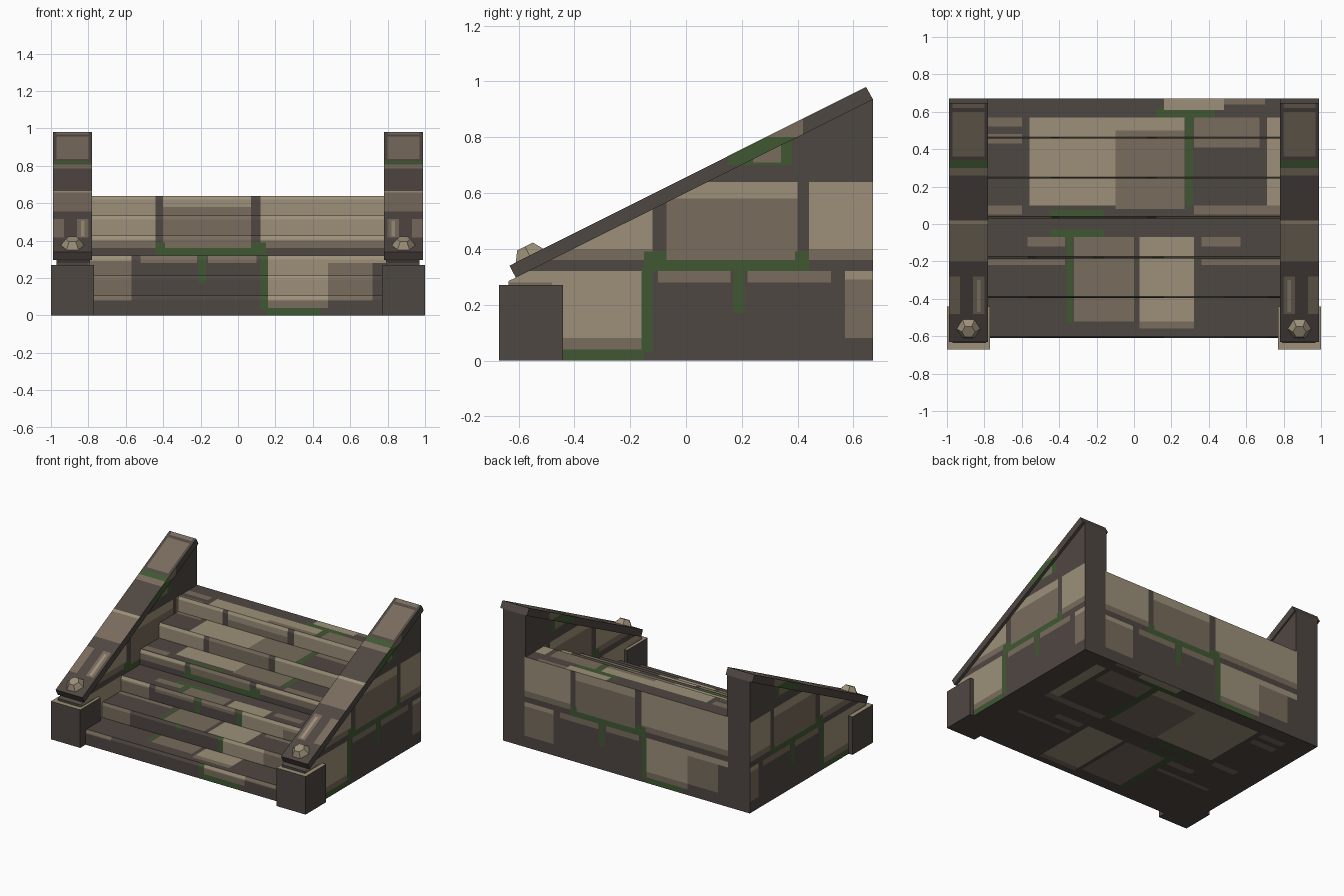
import bpy, bmesh, math
from mathutils import Vector, Matrix

if "Cube" in bpy.data.objects:
    bpy.data.objects.remove(bpy.data.objects["Cube"])

# Palette
DARK, MID, LIGHT, MOSS = range(4)


def material(name, rgb):
    lin = [((c / 255 + 0.055) / 1.055) ** 2.4 for c in rgb] + [1]
    m = bpy.data.materials.new(name)
    m.use_nodes = True
    m.diffuse_color = lin
    bsdf = m.node_tree.nodes["Principled BSDF"]
    bsdf.inputs["Base Color"].default_value = lin
    bsdf.inputs["Roughness"].default_value = 0.9
    return m


mats = [material("dark mortar", (79, 71, 66)), material("brown stone", (120, 108, 93)),
        material("pale stone", (156, 144, 121)), material("green moss", (64, 88, 50))]

# Masonry on upright faces: across, across, height, height, colour
MASONRY = [
    (-.8, -.44, .36, .40, MID), (-.8, -.44, .40, .64, LIGHT),
    (-.40, .07, .37, .58, MID), (-.40, .07, .58, .64, LIGHT),
    (.12, .8, .36, .40, MID), (.12, .8, .40, .64, LIGHT),
    (-.44, .15, .32, .39, MOSS), (-.39, .07, .36, .39, MID),
    (.12, .16, .03, .33, MOSS), (-.21, -.17, .17, .32, MOSS),
    (.15, .44, 0, .04, MOSS),
    (.16, .48, .08, .32, LIGHT), (.16, .48, .04, .08, MID),
    (.48, .72, .08, .28, MID), (.48, .8, .28, .32, LIGHT),
    (-.8, -.57, .08, .29, MID), (-.8, -.57, .29, .32, LIGHT),
    (-.52, -.22, .28, .32, MID), (-.16, .10, .28, .32, MID),
    (-.38, -.13, .70, .86, MOSS), (-.34, -.24, .71, .80, MID),
]

# Paving on level faces: x, x, y, y, colour
PAVING = [
    (-.56, .27, .10, .57, LIGHT), (-.10, .27, .08, .50, MID),
    (.275, .315, .10, .57, MOSS), (.12, .43, .57, .62, MOSS),
    (.16, .48, .61, .67, LIGHT), (.48, .70, .64, .67, MID),
    (.32, .67, .41, .57, MID), (.71, .8, .10, .57, LIGHT),
    (-.8, -.60, .52, .57, MID), (-.8, -.60, .43, .48, MID),
    (-.45, -.16, .03, .075, MOSS), (-.45, -.16, -.07, -.03, MOSS),
    (.32, .8, .05, .10, MID), (-.8, -.60, .05, .10, MID),
    (-.32, 0, -.52, -.07, MID), (.03, .32, -.52, -.07, LIGHT),
    (.03, .32, -.56, -.52, MID), (-.36, -.33, -.53, -.07, MOSS),
    (-.8, -.37, -.22, -.19, MID), (.36, .8, -.22, -.19, MID),
    (-.57, -.37, -.12, -.07, MID), (.36, .57, -.12, -.07, MID),
]

# Slabs along the sloping rails, measured outward from the middle
RAIL = [
    (.80, .97, .36, .60, MID), (.80, .97, .62, .65, MID),
    (.78, .99, .30, .34, MOSS), (.78, .99, .26, .30, MID),
    (.78, .99, -.2, .02, MID), (.78, .99, .0, .02, LIGHT),
    (.80, .86, -.48, -.28, MID), (.93, .99, -.48, -.28, MID),
    (.82, .84, -.47, -.30, LIGHT),
]
RAIL_EDGE = [(-.42, -.15, .70, .91, MOSS), (-.42, -.22, .80, .91, MID)]


def main_axis(n):
    return max(range(3), key=lambda i: abs(n[i]))


def paint(bm, axis, sign, across, up, rects):
    """Cut the faces turned along one axis at the slab borders and colour them."""
    def chosen():
        return [f for f in bm.faces if main_axis(f.normal) == axis and f.normal[axis] * sign > 0]

    def cut(direction, level):
        faces = chosen()
        geom = faces + list({e for f in faces for e in f.edges}) + list({v for f in faces for v in f.verts})
        bmesh.ops.bisect_plane(bm, geom=geom, plane_co=direction * level,
                               plane_no=direction, dist=1e-5)
        bm.normal_update()

    for level in {a for r in rects for a in r[:2]}:
        cut(across, level)
    for level in {a for r in rects for a in r[2:4]}:
        cut(up, level)
    for f in chosen():
        c = f.calc_center_median()
        u, v = c.dot(across), c.dot(up)
        for u0, u1, v0, v1, colour in rects:
            if u0 < u < u1 and v0 < v < v1:
                f.material_index = colour


X, Y, Z = Vector((1, 0, 0)), Vector((0, 1, 0)), Vector((0, 0, 1))


def paint_sides(bm, rects):
    for s in (-1, 1):
        paint(bm, 0, s, -Y, Z, rects)


def paint_ends(bm, rects):
    for s in (-1, 1):
        paint(bm, 1, s, X * -s, Z, rects)


def prism(profile, x0, x1):
    """Extrude a side profile of (y, z) points from x0 to x1."""
    bm = bmesh.new()
    base = bm.faces.new([bm.verts.new((x0, y, z)) for y, z in profile])
    ext = bmesh.ops.extrude_face_region(bm, geom=[base])
    bmesh.ops.translate(bm, vec=(x1 - x0, 0, 0),
                        verts=[g for g in ext["geom"] if isinstance(g, bmesh.types.BMVert)])
    bmesh.ops.recalc_face_normals(bm, faces=bm.faces)
    bm.normal_update()
    return bm


def finish(bm, name):
    mesh = bpy.data.meshes.new(name)
    bm.to_mesh(mesh)
    bm.free()
    for m in mats:
        mesh.materials.append(m)
    ob = bpy.data.objects.new(name, mesh)
    bpy.context.scene.collection.objects.link(ob)
    return ob


# Flight of six steps with worn front edges
FRONT, BACK, HEIGHT, STEPS = -.61, .67, .64, 6
run, rise = (BACK - FRONT) / STEPS, HEIGHT / STEPS
profile = [(BACK, 0), (FRONT, 0)]
for i in range(STEPS):
    y, z = FRONT + i * run, (i + 1) * rise
    profile += [(y, z - .02), (y + .009, z), (y + run, z)]
steps = prism(profile, -.79, .79)
paint_ends(steps, MASONRY)
for s in (-1, 1):
    paint(steps, 2, s, X, Y, PAVING)
finish(steps, "steps")

for s, side in ((1, "left"), (-1, "right")):
    # Side wall
    wall = prism([(-.635, 0), (BACK, 0), (BACK, .935), (-.61, .297), (-.635, .285)], s * .79, s * .97)
    paint_sides(wall, MASONRY)
    paint_ends(wall, MASONRY)
    finish(wall, side + "_wall")

    # Sloping rail on the wall
    rail = prism([(-.61, .297), (BACK, .935), (.645, .98), (-.632, .34)], s * .78, s * .99)
    paint(rail, 2, 1, X * s, Y, RAIL)
    paint_sides(rail, RAIL_EDGE)
    finish(rail, side + "_rail")

    # Foot post with a pale cap
    post = prism([(-.67, 0), (-.44, 0), (-.44, .27), (-.67, .27)], s * .77, s * 1.0)
    for f in post.faces:
        if f.normal.z > .5:
            f.material_index = LIGHT
    finish(post, side + "_post")

    # Faceted knob, tilted with the rail
    knob = bmesh.new()
    rings = []
    for radius, z in ((.045, -.03), (.066, .02), (.036, .06)):
        rings.append([knob.verts.new((radius * math.cos(a), radius * math.sin(a), z))
                      for a in (math.tau * k / 6 for k in range(6))])
    for low, high in zip(rings, rings[1:]):
        for k in range(6):
            n = (k + 1) % 6
            knob.faces.new((low[k], low[n], high[n], high[k]))
    knob.faces.new(rings[0][::-1])
    knob.faces.new(rings[-1])
    knob.normal_update()
    for f in knob.faces:
        f.material_index = LIGHT if f.normal.z > 0 else MID
    knob.transform(Matrix.Translation((s * .885, -.55, .355)) @ Matrix.Rotation(math.radians(26.5), 4, "X"))
    finish(knob, side + "_knob")
